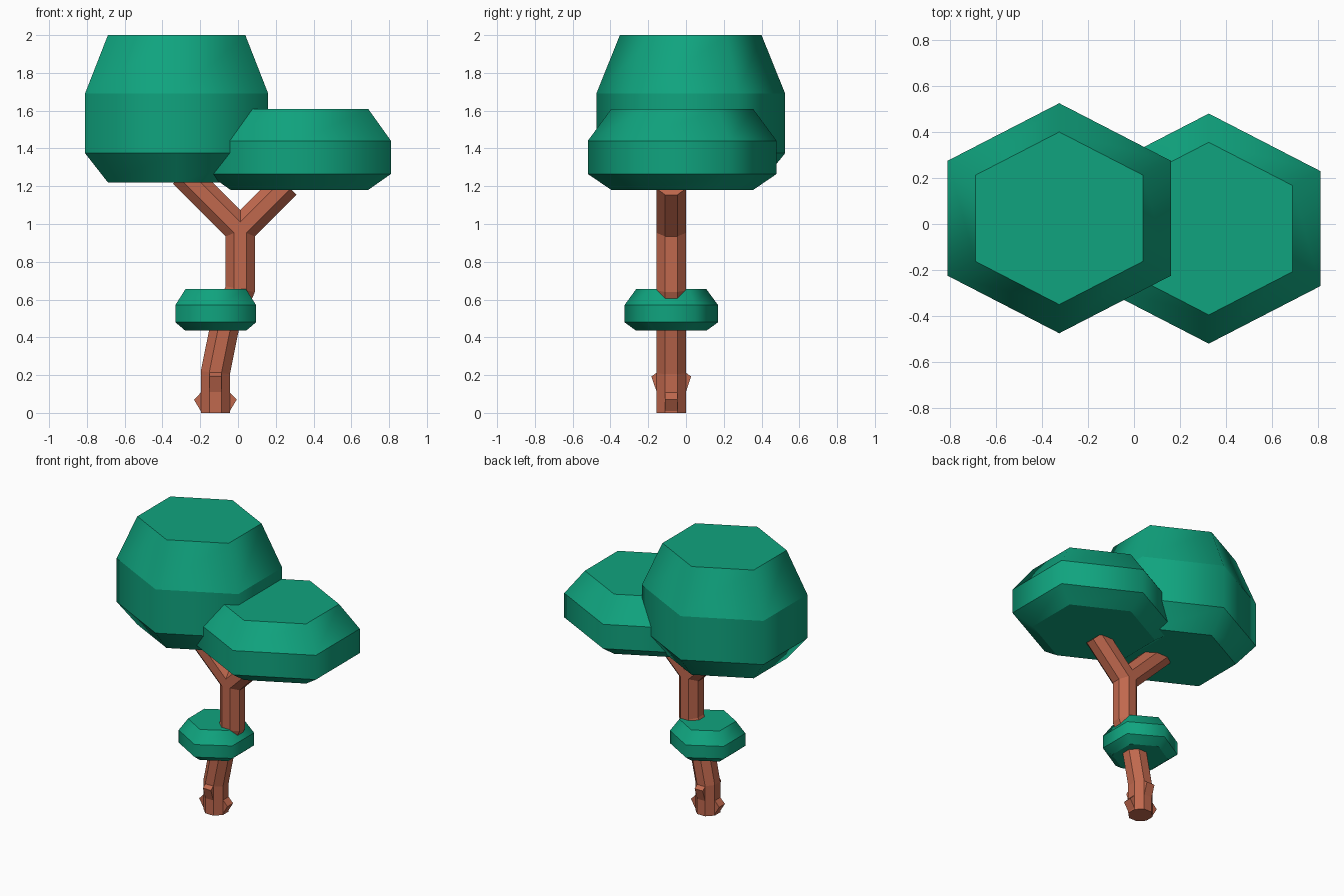
import bpy, bmesh, math
from mathutils import Vector

if "Cube" in bpy.data.objects:
    bpy.data.objects.remove(bpy.data.objects["Cube"])


def material(name, color):
    m = bpy.data.materials.new(name)
    m.diffuse_color = (*color, 1)
    m.use_nodes = True
    m.node_tree.nodes["Principled BSDF"].inputs["Base Color"].default_value = m.diffuse_color
    return m


LEAF = material("leaf_green", (0.005, 0.37, 0.21))
BARK = material("bark_brown", (0.53, 0.14, 0.076))
TRUNK_Y = -0.078
HALF = 0.077                                  # half trunk width across flats


def loft(name, rings, mat, smooth_bands=False):
    """Skin a list of equal-length vertex rings and cap both ends."""
    bm = bmesh.new()
    vs = [[bm.verts.new(p) for p in r] for r in rings]
    n = len(rings[0])
    for a, b in zip(vs, vs[1:]):
        for i in range(n):
            j = (i + 1) % n
            bm.faces.new((a[i], a[j], b[j], b[i])).smooth = smooth_bands
    bm.faces.new(vs[0][::-1])
    bm.faces.new(vs[-1])
    if smooth_bands:                          # crisp edge between the bands
        for r in vs:
            for i in range(n):
                bm.edges.get((r[i], r[(i + 1) % n])).smooth = False
    bmesh.ops.recalc_face_normals(bm, faces=bm.faces)
    me = bpy.data.meshes.new(name)
    bm.to_mesh(me)
    bm.free()
    me.materials.append(mat)
    ob = bpy.data.objects.new(name, me)
    bpy.context.collection.objects.link(ob)
    return ob


def foliage(name, cx, cy, rx, ry, levels):
    """Hexagonal clump with chamfered bottom and top."""
    rings = []
    for z, s in zip(levels, (0.75, 1, 1, 0.75)):
        ring = []
        for k in range(6):
            a = math.radians(30 + 60 * k)
            ring.append((cx + rx * s * math.cos(a) / math.cos(math.pi / 6),
                         cy + ry * s * math.sin(a), z))
        rings.append(ring)
    return loft(name, rings, LEAF, True)


def limb(name, path, start_dir=None):
    """Octagonal tube with mitred joints along an x-z path."""
    pts = [Vector(p) for p in path]
    dirs = [(b - a).normalized() for a, b in zip(pts, pts[1:])]
    first = Vector(start_dir) if start_dir else dirs[0]
    dirs = [first] + dirs + [dirs[-1]]
    rad = HALF / math.cos(math.pi / 8)
    rings = []
    for i, p in enumerate(pts):
        t = (dirs[i] + dirs[i + 1]).normalized()
        side = Vector((t.y, -t.x)) / t.dot(dirs[i])
        ring = []
        for k in range(8):
            a = math.pi / 8 + k * math.pi / 4
            q = p + side * rad * math.cos(a)
            ring.append((q.x, TRUNK_Y + rad * math.sin(a), q.y))
        rings.append(ring)
    return loft(name, rings, BARK)


# Leaf clumps
foliage("large_canopy", -0.325, 0.025, 0.485, 0.5, (1.22, 1.375, 1.69, 2.0))
foliage("right_canopy", 0.325, -0.02, 0.485, 0.5, (1.18, 1.265, 1.44, 1.61))
foliage("small_trunk_foliage", -0.118, TRUNK_Y, 0.214, 0.248, (0.435, 0.48, 0.57, 0.655))

# Bent trunk running into the left branch, and the forked right branch
limb("trunk_and_left_branch", [(-0.12, 0), (-0.12, 0.213), (-0.07, 0.46),
                               (0.012, 0.655), (0.012, 0.966), (-0.29, 1.268)])
limb("right_branch", [(0.012, 0.966), (0.255, 1.209)], (0, 1))

# Wedge-shaped knots on four sides of the trunk base
W = HALF * math.tan(math.pi / 8)
KNOTS = (("right_knot", 0, (0.107, 0.07, 0.01), 0.036),
         ("back_knot", 90, (0.213, 0.193, 0.11), 0.028),
         ("left_knot", 180, (0.107, 0.07, 0.01), 0.036),
         ("front_knot", 270, (0.213, 0.193, 0.11), 0.028))
for name, ang, (top, tip, low), out in KNOTS:
    a = math.radians(ang)
    u = Vector((math.cos(a), math.sin(a), 0))
    v = Vector((-math.sin(a), math.cos(a), 0))
    c = Vector((-0.12, TRUNK_Y, 0))
    section = ((HALF - 0.005, top), (HALF, top), (HALF + out, tip),
               (HALF, low), (HALF - 0.005, low))
    loft(name, [[c + u * d + v * w + Vector((0, 0, z)) for d, z in section]
                for w in (-W, W)], BARK)
